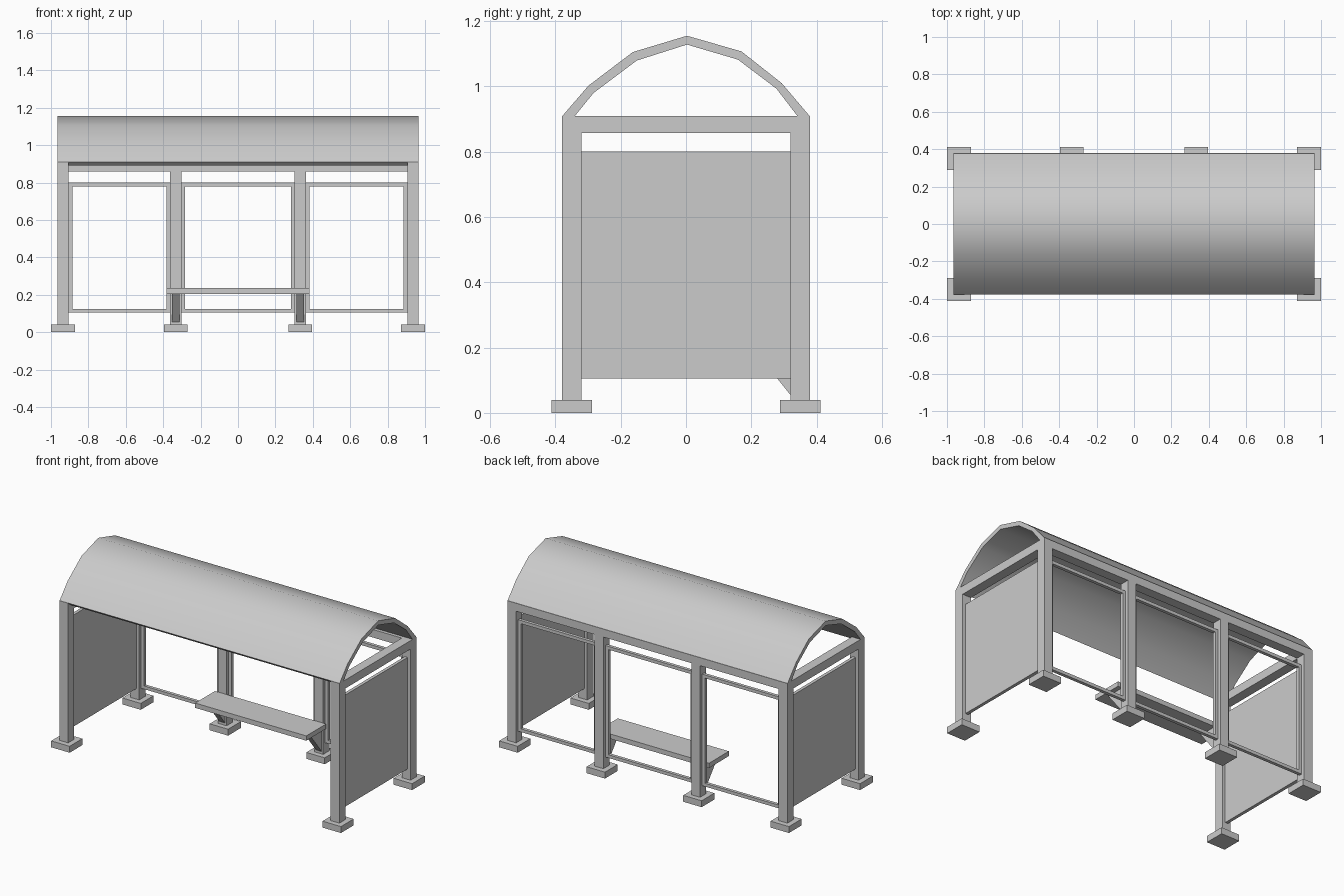
import bpy
import bmesh
import math

if "Cube" in bpy.data.objects:
    bpy.data.objects.remove(bpy.data.objects["Cube"], do_unlink=True)

grey = bpy.data.materials.new("light_grey_metal")
grey.use_nodes = True
colour = (0.6, 0.6, 0.6, 1)
grey.diffuse_color = colour
grey.node_tree.nodes["Principled BSDF"].inputs["Base Color"].default_value = colour


def finish(name, bm):
    bmesh.ops.recalc_face_normals(bm, faces=bm.faces)
    mesh = bpy.data.meshes.new(name)
    bm.to_mesh(mesh)
    bm.free()
    mesh.materials.append(grey)
    obj = bpy.data.objects.new(name, mesh)
    bpy.context.collection.objects.link(obj)
    return obj


def box(name, xs, ys, zs):
    """Box from its low and high limit on each axis."""
    bm = bmesh.new()
    bmesh.ops.create_cube(bm, size=1)
    for v in bm.verts:
        v.co = [lim[0] if c < 0 else lim[1] for c, lim in zip(v.co, (xs, ys, zs))]
    return finish(name, bm)


def around(centre, half):
    return centre - half, centre + half


def extrude_x(name, profile, x0, x1):
    """Extrude a closed (y, z) profile along x."""
    bm = bmesh.new()
    face = bm.faces.new([bm.verts.new((x0, y, z)) for y, z in profile])
    new = bmesh.ops.extrude_face_region(bm, geom=[face])["geom"]
    bmesh.ops.translate(bm, vec=(x1 - x0, 0, 0),
                        verts=[g for g in new if isinstance(g, bmesh.types.BMVert)])
    return finish(name, bm)


HALF = 0.03          # half post width
END_X, MID_X, POST_Y = 0.935, 0.333, 0.35
TOP = 0.91
PANEL_Z = (0.105, 0.8)

# Posts on square feet
posts = [(s * END_X, t * POST_Y) for s in (-1, 1) for t in (-1, 1)]
posts += [(-MID_X, POST_Y), (MID_X, POST_Y)]
for x, y in posts:
    box("post", around(x, HALF), around(y, HALF), (0.04, TOP))
    box("post_foot", around(x, 0.0635), around(y, 0.0625), (0, 0.04))

# Top beams at the back and both ends
inner_y = (-POST_Y + HALF, POST_Y - HALF)
box("back_beam", around(0, END_X - HALF), around(POST_Y, HALF), (0.86, TOP))
for side, sx in (("left", 1), ("right", -1)):
    box(side + "_end_beam", around(sx * END_X, HALF), inner_y, (0.857, TOP))
    box(side + "_end_panel", around(sx * END_X, 0.01), inner_y, PANEL_Z)

# Open window frames between the back posts
BAR = 0.02
post_xs = [-END_X, -MID_X, MID_X, END_X]
for a, b in zip(post_xs, post_xs[1:]):
    x0, x1 = a + HALF, b - HALF
    depth = around(POST_Y, BAR / 2)
    z0, z1 = PANEL_Z
    for low in (z0, z1 - BAR):
        box("frame_rail", (x0, x1), depth, (low, low + BAR))
    for low in (x0, x1 - BAR):
        box("frame_stile", (low, low + BAR), depth, (z0 + BAR, z1 - BAR))

# Bench on wedge brackets
box("bench_seat", around(0, 0.383), (0.125, 0.32), (0.205, 0.235))
for x in (-MID_X, MID_X):
    extrude_x("bench_bracket", [(0.32, 0.055), (0.2, 0.205), (0.32, 0.205)],
              x - 0.02, x + 0.02)

# Arched roof shell
outer = [(-0.378, 0.91), (-0.299, 1.002), (-0.163, 1.105), (0.003, 1.155),
         (0.17, 1.107), (0.293, 1.01), (0.378, 0.91)]
inner = [(-0.356, 0.89), (-0.283, 0.98), (-0.151, 1.079), (0.003, 1.128),
         (0.159, 1.082), (0.277, 0.993), (0.356, 0.89)]
bm = bmesh.new()
rings = [[[bm.verts.new((x, y, z)) for y, z in line] for line in (outer, inner)]
         for x in (-0.965, 0.965)]
(lo, li), (ro, ri) = rings
for p, q in ((lo, ro), (li, ri), (lo, li), (ro, ri)):
    for i in range(len(p) - 1):
        bm.faces.new((p[i], p[i + 1], q[i + 1], q[i]))
for i in (0, -1):
    bm.faces.new((lo[i], li[i], ri[i], ro[i]))
roof = finish("arched_roof", bm)
bpy.ops.object.select_all(action="DESELECT")
roof.select_set(True)
bpy.context.view_layer.objects.active = roof
bpy.ops.object.shade_smooth_by_angle(angle=math.radians(50))
